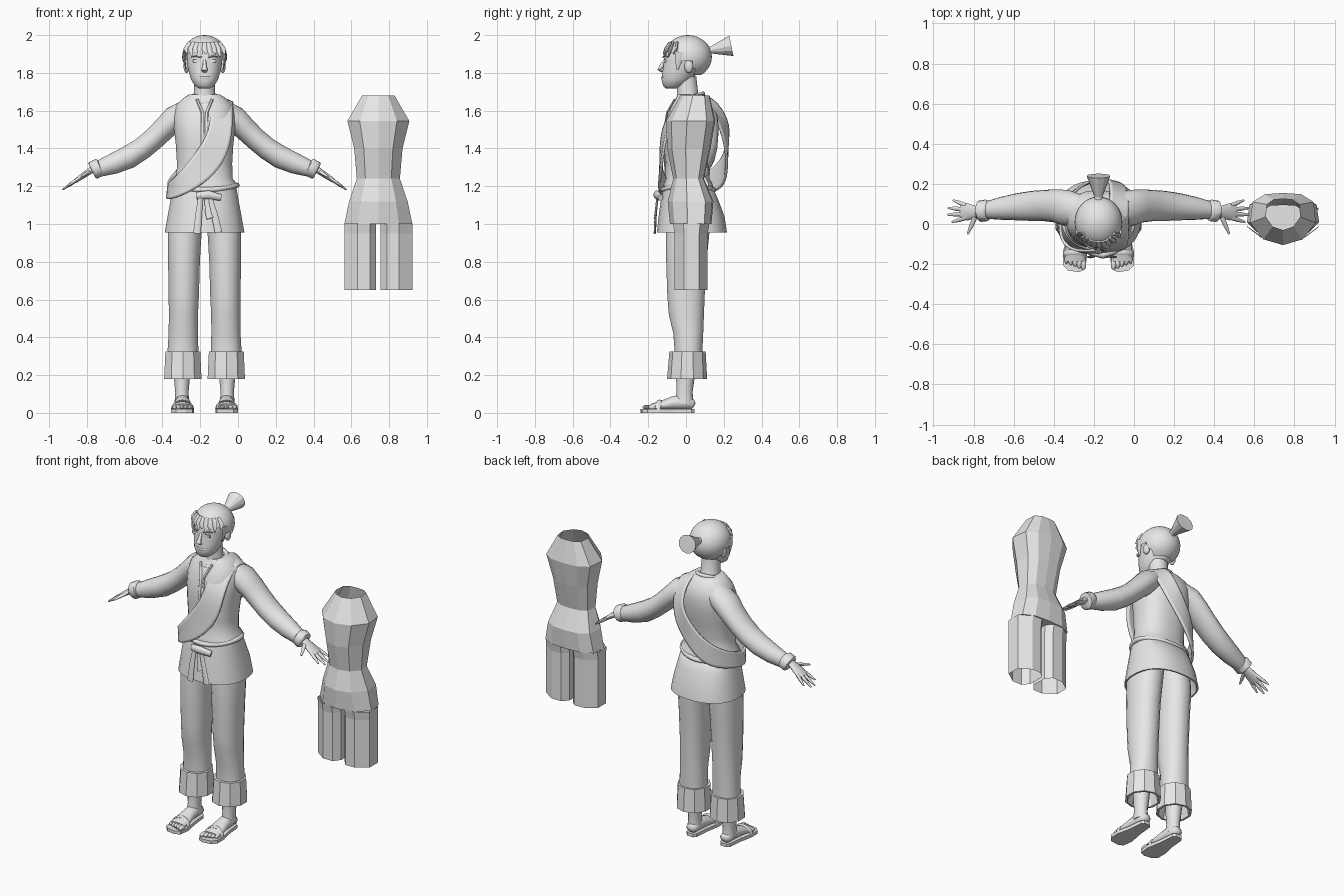
import bpy, bmesh, math
from mathutils import Vector

X0 = -0.177                      # centre line of the figure
grey = bpy.data.materials.new("plain grey")
grey.diffuse_color = (0.8, 0.8, 0.8, 1)


def finish(name, bm, smooth=True, angle=50):
    bmesh.ops.recalc_face_normals(bm, faces=bm.faces)
    me = bpy.data.meshes.new(name)
    bm.to_mesh(me)
    bm.free()
    me.materials.append(grey)
    for p in me.polygons:
        p.use_smooth = smooth
    if smooth:
        me.set_sharp_from_angle(angle=math.radians(angle))
    ob = bpy.data.objects.new(name, me)
    bpy.context.collection.objects.link(ob)
    return ob


def loft(name, rings, cap0=True, cap1=True, smooth=True, closed=False, wrap=True):
    bm = bmesh.new()
    vs = [[bm.verts.new(p) for p in r] for r in rings]
    n = len(vs[0])
    pairs = list(zip(vs, vs[1:])) + ([(vs[-1], vs[0])] if closed else [])
    for a, b in pairs:
        for i in range(n if wrap else n - 1):
            j = (i + 1) % n
            bm.faces.new((a[i], a[j], b[j], b[i]))
    if cap0:
        bm.faces.new(vs[0])
    if cap1:
        bm.faces.new(vs[-1])
    return finish(name, bm, smooth)


def ring(cx, z, rx, y0, y1, n=24, p=0.85):
    """Horizontal rounded section between y0 (front) and y1 (back)."""
    out = []
    for i in range(n):
        a = math.tau * (i + 0.5) / n
        c, s = math.cos(a), math.sin(a)
        out.append((cx + rx * math.copysign(abs(c) ** p, c),
                    (y0 + y1) / 2 + (y1 - y0) / 2 * math.copysign(abs(s) ** p, s), z))
    return out


def tube(name, pts, hint=(0, 1, 0), n=14, smooth=True, closed=False):
    """Sweep an ellipse along points (x, y, z, radius along hint, other radius)."""
    P = [Vector(q[:3]) for q in pts]
    rings, m = [], len(P)
    for i, q in enumerate(pts):
        a, b = ((i - 1) % m, (i + 1) % m) if closed else (max(i - 1, 0), min(i + 1, m - 1))
        t = (P[b] - P[a]).normalized()
        h = Vector(hint)
        side = (h - t * h.dot(t)).normalized()
        up = t.cross(side)
        rings.append([P[i] + side * q[3] * math.cos(k * math.tau / n)
                      + up * q[4] * math.sin(k * math.tau / n) for k in range(n)])
    return loft(name, rings, not closed, not closed, smooth, closed)


def ball(name, c, r, keep=None, seg=24):
    bm = bmesh.new()
    bmesh.ops.create_uvsphere(bm, u_segments=seg, v_segments=seg // 2, radius=1)
    for v in bm.verts:
        v.co = Vector([c[k] + r[k] * v.co[k] for k in range(3)])
    if keep:
        bad = [f for f in bm.faces if not keep(f.calc_center_median())]
        bmesh.ops.delete(bm, geom=bad, context='FACES')
    return finish(name, bm)


def box(name, c, s):
    bm = bmesh.new()
    bmesh.ops.create_cube(bm, size=1)
    for v in bm.verts:
        v.co = Vector([c[k] + s[k] * v.co[k] for k in range(3)])
    return finish(name, bm, False)


# Head and neck: z, half width, front, back
head = [(1.718, .03, -.108, -.045), (1.732, .052, -.122, -.01), (1.765, .072, -.13, .035),
        (1.80, .083, -.126, .06), (1.84, .092, -.12, .085), (1.875, .095, -.117, .1),
        (1.91, .095, -.112, .1), (1.945, .085, -.09, .09), (1.975, .055, -.05, .06)]
loft("head", [ring(X0, z, w, a, b, p=.95) for z, w, a, b in head])
loft("neck", [ring(X0, z, w, a, b, p=1) for z, w, a, b in
              [(1.64, .07, -.05, .09), (1.69, .056, -.048, .065), (1.78, .055, -.05, .055)]])
tube("nose", [(X0, -.112, 1.868, .008, .006), (X0, -.13, 1.835, .011, .012),
              (X0, -.139, 1.818, .017, .013), (X0, -.125, 1.806, .013, .005)], (1, 0, 0), 8)
tube("mouth", [(X0 + d * .028, -.126 + .008 * d * d, 1.775, .006, .007) for d in (-1, -.5, 0, .5, 1)],
     (0, 1, 0), 8)
for s in (-1, 1):
    box("eye", (X0 + s * .043, -.111, 1.862), (.036, .009, .016))
    tube("eyebrow", [(X0 + s * .02, -.121, 1.882, .004, .004), (X0 + s * .045, -.116, 1.89, .005, .005),
                     (X0 + s * .07, -.097, 1.885, .003, .003)], (0, 1, 0), 6)
    ball("ear", (X0 + s * .096, .015, 1.835), (.016, .024, .036), seg=14)

# Hair cap with open face, fringe locks and tied tail
HC, HR = (X0, .01, 1.885), (.119, .127, .115)
ball("hair_cap", HC, HR, lambda c: c.z > (1.915 if c.y < -.04 else 1.855 if c.y < .04 else 1.795), 32)


def hair_y(dx, z):
    return HC[1] - HR[1] * math.sqrt(max(.02, 1 - (dx / HR[0]) ** 2 - ((z - HC[2]) / HR[2]) ** 2))


for i in range(-4, 5):
    d = i * .024
    drop = .035 if i % 2 else .02
    tube("fringe_lock", [(X0 + d * .75, hair_y(d * .75, 1.96), 1.96, .014, .008),
                         (X0 + d, hair_y(d, 1.925), 1.925, .017, .009),
                         (X0 + d * 1.05 + .008, hair_y(d, 1.9) - .004, 1.92 - drop, .003, .003)], (1, 0, 0), 6)
for s in (-1, 1):
    tube("temple_lock", [(X0 + s * .108, -.03, 1.91, .028, .008), (X0 + s * .106, -.04, 1.86, .018, .007),
                         (X0 + s * .098, -.045, 1.815, .004, .003)], (0, 1, 0), 6)
tube("hair_tie", [(X0, .115, 1.918, .022, .022), (X0, .14, 1.922, .02, .02)], (1, 0, 0), 10)
tube("hair_tail", [(X0, .12, 1.918, .014, .014), (X0, .24, 1.943, .059, .055)], (1, 0, 0), 12, False)

# Jacket
jacket = [(1.195, .175, -.12, .145), (1.215, .17, -.118, .14), (1.24, .15, -.108, .125),
          (1.32, .147, -.11, .13), (1.42, .153, -.118, .15), (1.5, .162, -.115, .165),
          (1.57, .165, -.1, .168), (1.63, .15, -.075, .155), (1.665, .115, -.055, .125),
          (1.685, .085, -.045, .1)]
loft("jacket", [ring(X0, z, w, a, b, 28) for z, w, a, b in jacket])
tube("collar", [(X0 + .07 * math.cos(a), .015 + .075 * math.sin(a), 1.665 + .025 * math.sin(a), .012, .012)
                for a in [k * math.tau / 20 for k in range(20)]], (0, 0, 1), 8, closed=True)
for s in (-1, 1):
    tube("lapel", [(X0 + s * .04, -.06, 1.66, .008, .006), (X0 + s * .012, -.1, 1.59, .008, .006),
                   (X0 + s * .01, -.119, 1.48, .008, .005), (X0 + s * .01, -.117, 1.4, .008, .005),
                   (X0 + s * .01, -.108, 1.26, .008, .005)], (1, 0, 0), 6)

# Shoulder sash: (upper edge, lower edge) once round the body
sash = [((.05, .04, 1.70), (.145, .05, 1.67)), ((.035, -.095, 1.59), (.15, -.09, 1.55)),
        ((.02, -.13, 1.47), (.135, -.12, 1.39)), ((-.06, -.135, 1.36), (.06, -.135, 1.26)),
        ((-.14, -.13, 1.26), (-.07, -.15, 1.17)), ((-.2, -.07, 1.2), (-.205, -.09, 1.12)),
        ((-.18, .09, 1.25), (-.2, .08, 1.15)), ((-.09, .2, 1.34), (-.09, .205, 1.18)),
        ((0, .225, 1.45), (.03, .22, 1.32)), ((.06, .225, 1.55), (.125, .205, 1.45)),
        ((.06, .15, 1.665), (.155, .14, 1.61))]
strip = [[Vector((X0, 0, 0)) + Vector(u).lerp(Vector(l), t) for t in (0, .5, 1)] for u, l in sash]
ob = loft("sash", strip, False, False, True, True, False)
ob.modifiers.new("round", 'SUBSURF').levels = 2
ob.modifiers["round"].render_levels = 2
so = ob.modifiers.new("thick", 'SOLIDIFY')
so.thickness, so.offset = .014, 0

# Jacket skirt, belt rope and knot
skirt = [(1.2, .14, -.1, .12), (1.19, .17, -.122, .145), (1.12, .182, -.135, .175), (1.04, .197, -.146, .205),
         (.955, .212, -.155, .218), (.955, .203, -.146, .209), (1.06, .18, -.125, .18)]
loft("skirt", [ring(X0, z, w, a, b, 28) for z, w, a, b in skirt])
rope = [(X0 + .172 * math.cos(a), .012 + .134 * math.sin(a), 1.193 + .012 * math.cos(a * 2), .014, .014)
        for a in [k * math.tau / 32 for k in range(32)]]
tube("belt_rope", rope, (0, 0, 1), 8, closed=True)
tube("belt_knot", [(X0 - .04, -.14, 1.15, .016, .02), (X0 + .02, -.155, 1.155, .018, .024),
                   (X0 + .085, -.135, 1.14, .014, .018)], (0, 1, 0), 10)
for x1, x2, z2 in ((-.02, -.04, .95), (.025, .075, .955), (.01, .03, 1.03)):
    tube("belt_tail", [(X0 + x1, -.15, 1.15, .012, .006), (X0 + (x1 + x2) / 2, -.16, 1.06, .017, .006),
                       (X0 + x2, -.165, z2, .02, .006)], (1, 0, 0), 8)

# Arms, hands, legs and feet, both sides
arm = [(.09, .065, 1.59, .08, .07), (.16, .08, 1.555, .09, .07), (.21, .09, 1.508, .083, .063),
       (.27, .092, 1.45, .078, .06), (.33, .09, 1.4, .075, .06), (.4, .086, 1.355, .068, .062),
       (.48, .078, 1.32, .058, .056), (.55, .07, 1.295, .045, .045), (.59, .065, 1.28, .036, .036)]
leg = [(1.1, .09, .09, -.1, .13), (.95, .105, .09, -.108, .125), (.8, .109, .085, -.106, .11),
       (.62, .11, .081, -.1, .1), (.52, .112, .078, -.092, .096), (.42, .113, .078, -.068, .092),
       (.34, .114, .082, -.062, .088), (.27, .115, .08, -.06, .088)]
cuff = [(.325, .08, -.07, .085), (.325, .097, -.088, .104), (.18, .104, -.1, .112),
        (.18, .09, -.088, .098), (.28, .07, -.06, .08)]
foot = [(.045, .04, .015, .012), (.035, .045, .032, .028), (-.02, .058, .038, .042), (-.07, .052, .042, .036),
        (-.13, .04, .05, .024), (-.185, .033, .052, .015)]
for s in (-1, 1):
    def X(d):
        return X0 + s * d

    tube("sleeve", [(X(d), *r) for d, *r in arm], n=18)
    tube("sleeve_cuff", [(X(.552), .068, 1.302, .046, .04), (X(.558), .068, 1.3, .054, .05),
                         (X(.59), .064, 1.283, .054, .05), (X(.596), .064, 1.28, .044, .04)], n=14)

    def hz(d):                   # the hand lies on one slope
        return 1.285 - .68 * (d - .6)

    tube("palm", [(X(d), y, hz(d), w, t) for d, y, w, t in
                  [(.58, .062, .026, .02), (.61, .06, .03, .017), (.65, .06, .042, .015), (.685, .062, .04, .011)]])
    for (d0, y0), (d1, y1) in (((.66, .092), (.725, .118)), ((.67, .072), (.75, .08)),
                               ((.67, .05), (.752, .046)), ((.66, .032), (.73, .01)), ((.615, .035), (.652, -.05))):
        dm, ym = (d0 + d1) / 2, (y0 + y1) / 2
        tube("finger", [(X(d0), y0, hz(d0), .012, .01), (X(dm), ym, hz(dm), .011, .009),
                        (X(d1), y1, hz(d1), .005, .004)], (.3 * s, 1, 0) if y1 > 0 else (1, 0, 0), 8)

    loft("trouser_leg", [ring(X(d), z, w, a, b, 20, .92) for z, d, w, a, b in leg])
    loft("trouser_cuff", [ring(X(.115), z, w, a, b, 10, 1) for z, w, a, b in cuff], False, True, False)
    loft("ankle", [ring(X(.12), z, w, a, b, 14, 1) for z, w, a, b in
                   [(.29, .05, -.055, .06), (.18, .043, -.052, .045), (.11, .036, -.05, .035),
                    (.05, .04, -.06, .04)]])
    tube("foot", [(X(.117), y, z, w, h) for y, z, w, h in foot], (1, 0, 0), 14)
    for k in range(5):
        ball("toe", (X(.075 + .021 * k), -.2 + .006 * k, .03), (.015 - .001 * k, .032 - .002 * k, .013), seg=10)
    sole = [(-.034, .03), (-.02, .046), (.02, .046), (.034, .03), (.042, -.06), (.06, -.14), (.06, -.205),
            (.035, -.232), (-.02, -.24), (-.052, -.225), (-.06, -.16), (-.042, -.06)]
    loft("sandal_sole", [[(X(.117 + a), b, z) for a, b in sole] for z in (0, .02)], smooth=False)
    tube("sandal_strap", [(X(.117 + .056 * math.cos(a)), -.15 + .01 * math.sin(a), .02 + .045 * math.sin(a), .014, .005)
                          for a in [k * math.pi / 8 for k in range(9)]], (0, 1, 0), 8)

# Separate low-poly body form: open at the top and at the leg ends
MX = .743
half = [(0, -1), (.6, -.78), (1, -.15), (.93, .65), (.55, .95)]
section = half + [(0, 1)] + [(-x, y) for x, y in half[:0:-1]]
form = [(1.68, .086, -.03, .125), (1.545, .164, -.105, .155), (1.4, .128, -.1, .13),
        (1.24, .114, -.068, .095), (1.12, .155, -.097, .145), (1.0, .18, -.085, .135)]
loft("form_torso", [[(MX + w * x, (a + b) / 2 + (b - a) / 2 * y, z) for x, y in section]
                    for z, w, a, b in form], False, True, False)
shin = [(.012, -.02), (.045, -.06), (.11, -.06), (.18, -.01), (.18, .07), (.11, .115), (.045, .115), (.012, .08)]
for s in (-1, 1):
    loft("form_leg", [[(MX + s * x, .025 + (y - .025) * k, z) for x, y in shin]
                      for z, k in ((1.002, 1.1), (.95, 1), (.65, 1))], False, False, False)
